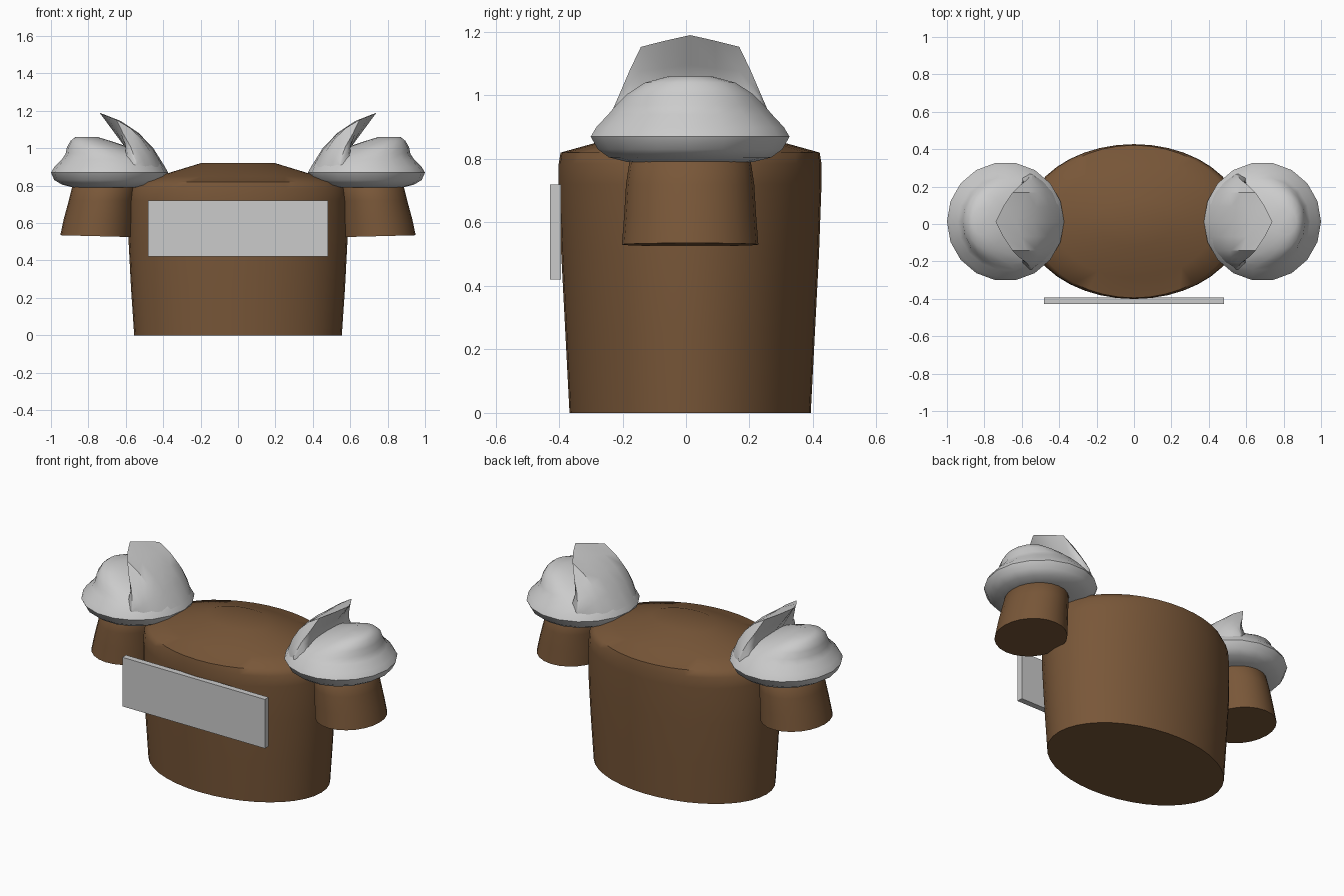
import bpy, bmesh, math

if "Cube" in bpy.data.objects:
    bpy.data.objects.remove(bpy.data.objects["Cube"])

CY = 0.013  # shared centre line in y

leather = bpy.data.materials.new("brown_leather")
leather.diffuse_color = (0.19, 0.095, 0.04, 1)
leather.use_nodes = True
leather.node_tree.nodes["Principled BSDF"].inputs["Base Color"].default_value = leather.diffuse_color


def loft(name, rings, mat=None, angle=40):
    """Skin closed loops of points and cap both ends."""
    bm = bmesh.new()
    loops = [[bm.verts.new(p) for p in ring] for ring in rings]
    n = len(loops[0])
    for a, b in zip(loops, loops[1:]):
        for i in range(n):
            j = (i + 1) % n
            bm.faces.new((a[i], a[j], b[j], b[i]))
    bm.faces.new(loops[0])
    bm.faces.new(loops[-1])
    bmesh.ops.recalc_face_normals(bm, faces=bm.faces)
    mesh = bpy.data.meshes.new(name)
    bm.to_mesh(mesh)
    bm.free()
    ob = bpy.data.objects.new(name, mesh)
    bpy.context.collection.objects.link(ob)
    if mat:
        mesh.materials.append(mat)
    bpy.ops.object.select_all(action='DESELECT')
    ob.select_set(True)
    bpy.context.view_layer.objects.active = ob
    bpy.ops.object.shade_smooth_by_angle(angle=math.radians(angle))
    return ob


def ellipse(cx, z, rx, ry, n, tilt=0.0):
    out = []
    for i in range(n):
        a = 2 * math.pi * i / n
        c = math.cos(a)
        out.append((cx + rx * c, CY + ry * math.sin(a), z + tilt * c))
    return out


def side(points, s):
    return [(s * x, y, z) for x, y, z in points]


# Torso: oval barrel with a shallow domed top
torso = [(0, .555, .38), (.25, .572, .393), (.5, .585, .406), (.72, .583, .414),
         (.785, .575, .414), (.82, .54, .408), (.85, .43, .30), (.92, .20, .135)]
loft("torso", [ellipse(0, z, rx, ry, 40) for z, rx, ry in torso], leather, 50)

# Chest plate
bpy.ops.mesh.primitive_cube_add(size=1, location=(0, -.411, .57))
plate = bpy.context.object
plate.name = "chest_plate"
plate.scale = (.965, .036, .30)

# Sleeve rings: centre x, z, rx, ry
sleeve = [(.757, .53, .193, .215), (.745, .62, .187, .208), (.73, .72, .175, .202),
          (.715, .80, .17, .19), (.70, .86, .12, .13)]

# Shoulder pad rings: brim, step and upper dome
pad = [(.70, .79, .18, .20), (.69, .805, .25, .26), (.687, .83, .295, .295),
       (.687, .87, .313, .318), (.686, .90, .296, .30), (.68, .94, .262, .262),
       (.70, .97, .222, .236), (.747, 1.005, .168, .20), (.79, 1.04, .105, .145),
       (.81, 1.06, .06, .07)]

# Neck guard rim: y offset, x, z from the peak down one side
rim = [(0, .74, 1.19), (.08, .70, 1.172), (.155, .65, 1.153),
       (.19, .615, 1.08), (.22, .575, 1.01), (.255, .545, .93)]


def guard_section(y, ex, ez):
    """Cross-section: bulged inner face, rim, hollow outer face."""
    bx, bz = .675 - math.sqrt(.285 ** 2 - y * y), .90
    dx, dz = ex - bx, ez - bz
    pts = [(bx, bz)]
    for t in (.25, .5, .75):
        k = .44 * t * (1 - t)
        pts.append((bx + dx * t - dz * k, bz + dz * t + dx * k))
    pts += [(ex, ez)]
    kx, kz = min(.60, ex + .015), min(1.0, ez - .02)
    pts += [((ex + kx) / 2, (ez + kz) / 2), (kx, kz), (max(kx, .60) + .01, .88)]
    return [(x, CY + y, z) for x, z in pts]


guard = [(-y, x, z) for y, x, z in reversed(rim[1:])] + rim

for s, tag in ((1, "right"), (-1, "left")):
    loft("sleeve_" + tag,
         [side(ellipse(x, z, rx, ry, 24, .005 if i == 0 else 0), s)
          for i, (x, z, rx, ry) in enumerate(sleeve)], leather, 50)
    loft("shoulder_pad_" + tag,
         [side(ellipse(x, z, rx, ry, 18), s) for x, z, rx, ry in pad])
    loft("neck_guard_" + tag,
         [side(guard_section(*g), s) for g in guard])
